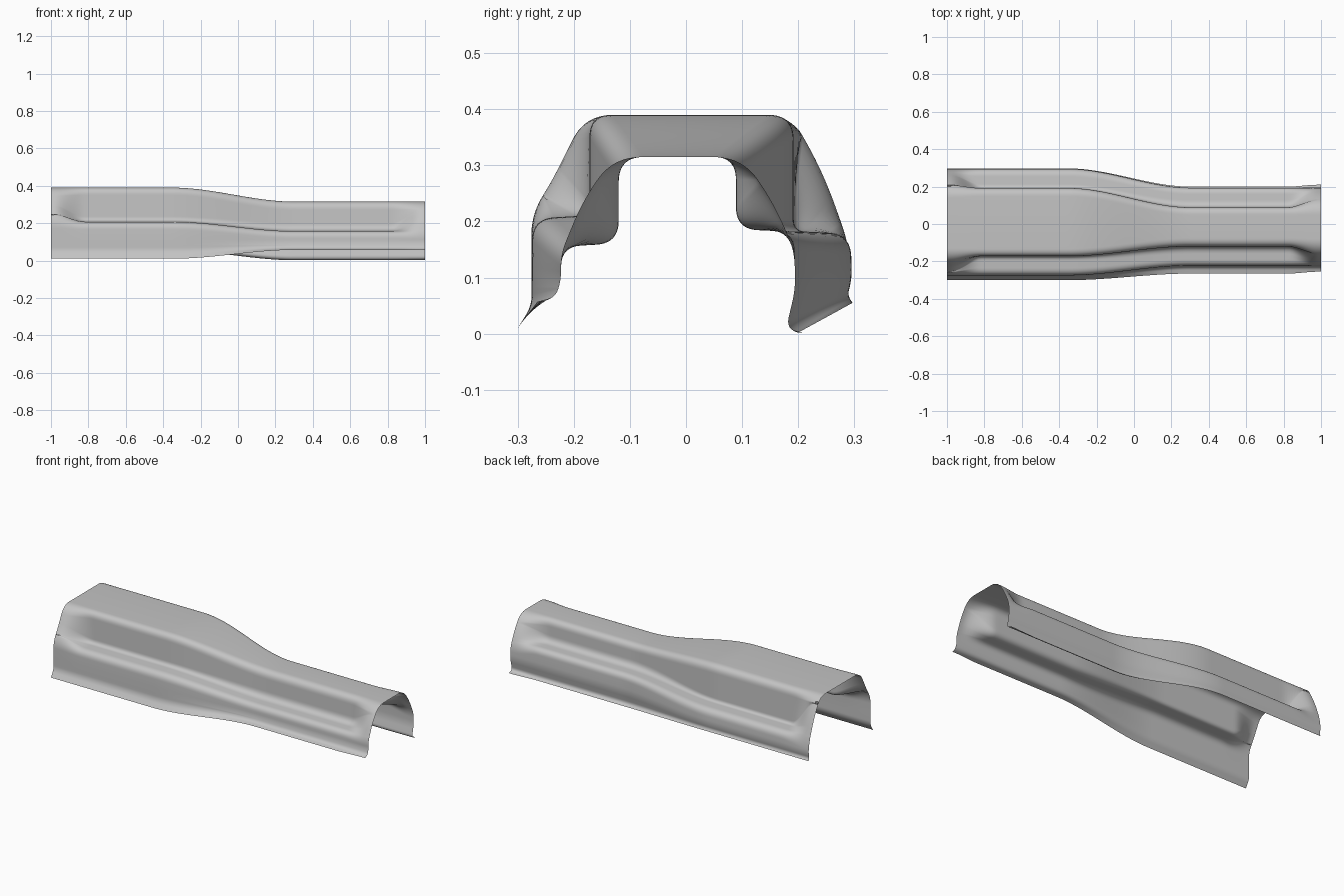
import bpy, bmesh
from mathutils import Vector

cube = bpy.data.objects.get("Cube")
if cube:
    bpy.data.objects.remove(cube, do_unlink=True)

ARC = 10  # segments in each rounded corner


def rounded(points):
    """Polyline whose corners (y, z, setback) are rounded; same count for every section."""
    pts = [Vector(p[:2]) for p in points]
    out = [pts[0]]
    for i in range(1, len(pts) - 1):
        c = pts[i]
        a = c + (pts[i - 1] - c).normalized() * points[i][2]
        b = c + (pts[i + 1] - c).normalized() * points[i][2]
        for k in range(ARC + 1):
            t = k / ARC
            out.append(a * (1 - t) ** 2 + c * 2 * t * (1 - t) + b * t * t)
    return out + [pts[-1]]


def section(left, right):
    """Each side runs from the top corner down to its free edge."""
    return rounded(left[::-1] + right)


def ease(x, a, b):
    t = min(max((x - a) / (b - a), 0), 1)
    return t * t * (3 - 2 * t)


# Wide half: stepped body and plain mouth
wide_left_foot = [(-.275, .1, .02), (-.275, .05, .02), (-.3, .01)]
wide_right_foot = [(.296, .1, .02), (.288, .068, .01), (.297, .055)]
wide_body = section(
    [(-.172, .39, .04), (-.172, .211, .025), (-.274, .205, .04)] + wide_left_foot,
    [(.192, .39, .045), (.192, .183, .02), (.293, .178, .04)] + wide_right_foot)
wide_mouth = section(
    [(-.18, .39, .05), (-.24, .27, .03), (-.276, .213, .04)] + wide_left_foot,
    [(.185, .39, .045), (.24, .3, .075), (.29, .16, .04)] + wide_right_foot)

# Narrow half: stepped body and plain mouth
narrow_left_foot = [(-.223, .095, .015), (-.232, .066, .015)]
narrow_right_foot = [(.195, .08, .025), (.178, .008, .022)]
narrow_body = section(
    [(-.12, .315, .045), (-.12, .161, .04), (-.222, .155, .035)]
    + narrow_left_foot + [(-.265, .057)],
    [(.089, .315, .04), (.089, .186, .04), (.193, .182, .035)]
    + narrow_right_foot + [(.2, .002)])
narrow_mouth = section(
    [(-.13, .315, .05), (-.185, .235, .045), (-.224, .14, .025)]
    + narrow_left_foot + [(-.255, .057)],
    [(.1, .315, .05), (.155, .235, .045), (.193, .15, .03)]
    + narrow_right_foot + [(.21, .002)])

# Lofted sheet
bm = bmesh.new()
rings = []
STEPS = 120
for i in range(STEPS + 1):
    x = -1 + 2 * i / STEPS
    taper = ease(x, -.35, .3)
    mouth = ease(abs(x), .82, .985)
    ring = []
    for wb, wm, nb, nm in zip(wide_body, wide_mouth, narrow_body, narrow_mouth):
        p = wb.lerp(wm, mouth).lerp(nb.lerp(nm, mouth), taper)
        ring.append(bm.verts.new((x, p.x, p.y)))
    rings.append(ring)
for a, b in zip(rings, rings[1:]):
    for j in range(len(a) - 1):
        bm.faces.new((a[j], b[j], b[j + 1], a[j + 1]))
mesh = bpy.data.meshes.new("channel_cover")
bm.to_mesh(mesh)
bm.free()
cover = bpy.data.objects.new("channel_cover", mesh)
bpy.context.collection.objects.link(cover)

# Plain grey finish
grey = bpy.data.materials.new("plain_grey")
grey.use_nodes = True
colour = (.55, .55, .55, 1)
grey.diffuse_color = colour
grey.node_tree.nodes["Principled BSDF"].inputs["Base Color"].default_value = colour
mesh.materials.append(grey)
mesh.shade_smooth()
